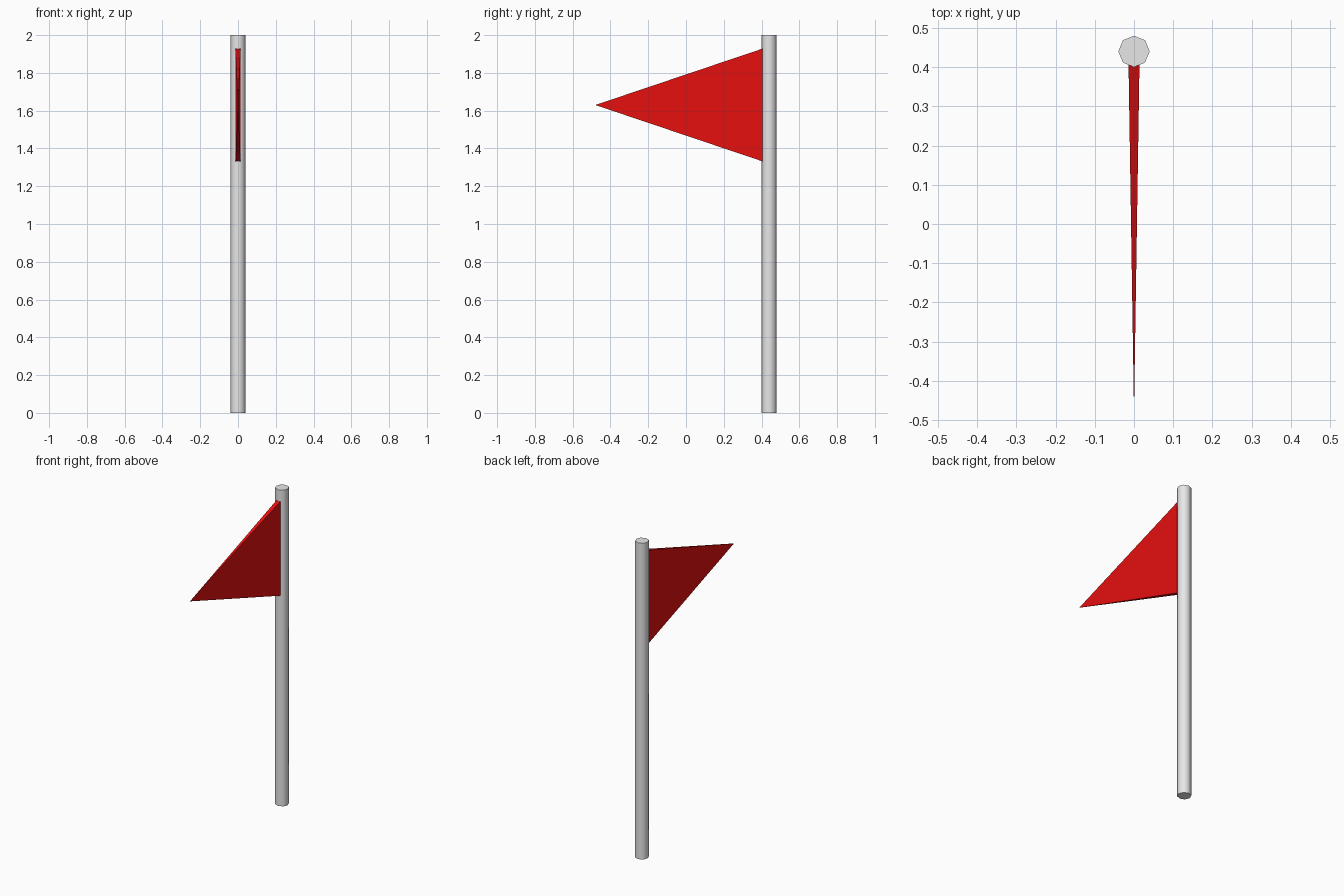
import bpy, bmesh, math

if "Cube" in bpy.data.objects:
    bpy.data.objects.remove(bpy.data.objects["Cube"])

def material(name, rgb):
    m = bpy.data.materials.new(name)
    m.diffuse_color = (*rgb, 1)
    m.use_nodes = True
    m.node_tree.nodes["Principled BSDF"].inputs["Base Color"].default_value = m.diffuse_color
    return m

grey = material("light grey", (0.8, 0.8, 0.8))
red = material("red", (0.8, 0.005, 0.005))

# Pole: eight-sided cylinder with a corner on each axis
POLE_Y, POLE_R, HEIGHT = 0.44, 0.04, 2.0
bpy.ops.mesh.primitive_cylinder_add(vertices=8, radius=POLE_R, depth=HEIGHT,
                                    location=(0, POLE_Y, HEIGHT / 2))
pole = bpy.context.object
pole.name = "pole"
pole.data.materials.append(grey)
bpy.ops.object.shade_smooth_by_angle(angle=math.radians(60))

# Pennant: thin pyramid from a narrow upright base at the pole to a point
bm = bmesh.new()
base = [bm.verts.new((x, 0.41, 1.63 + z))
        for x, z in ((-0.014, -0.3), (0.014, -0.3), (0.014, 0.3), (-0.014, 0.3))]
tip = bm.verts.new((0, -0.48, 1.63))
bm.faces.new(base)
for i in range(4):
    bm.faces.new((base[i], base[(i + 1) % 4], tip))
bmesh.ops.recalc_face_normals(bm, faces=bm.faces)
mesh = bpy.data.meshes.new("pennant")
bm.to_mesh(mesh)
bm.free()
mesh.materials.append(red)
pennant = bpy.data.objects.new("pennant", mesh)
bpy.context.collection.objects.link(pennant)
